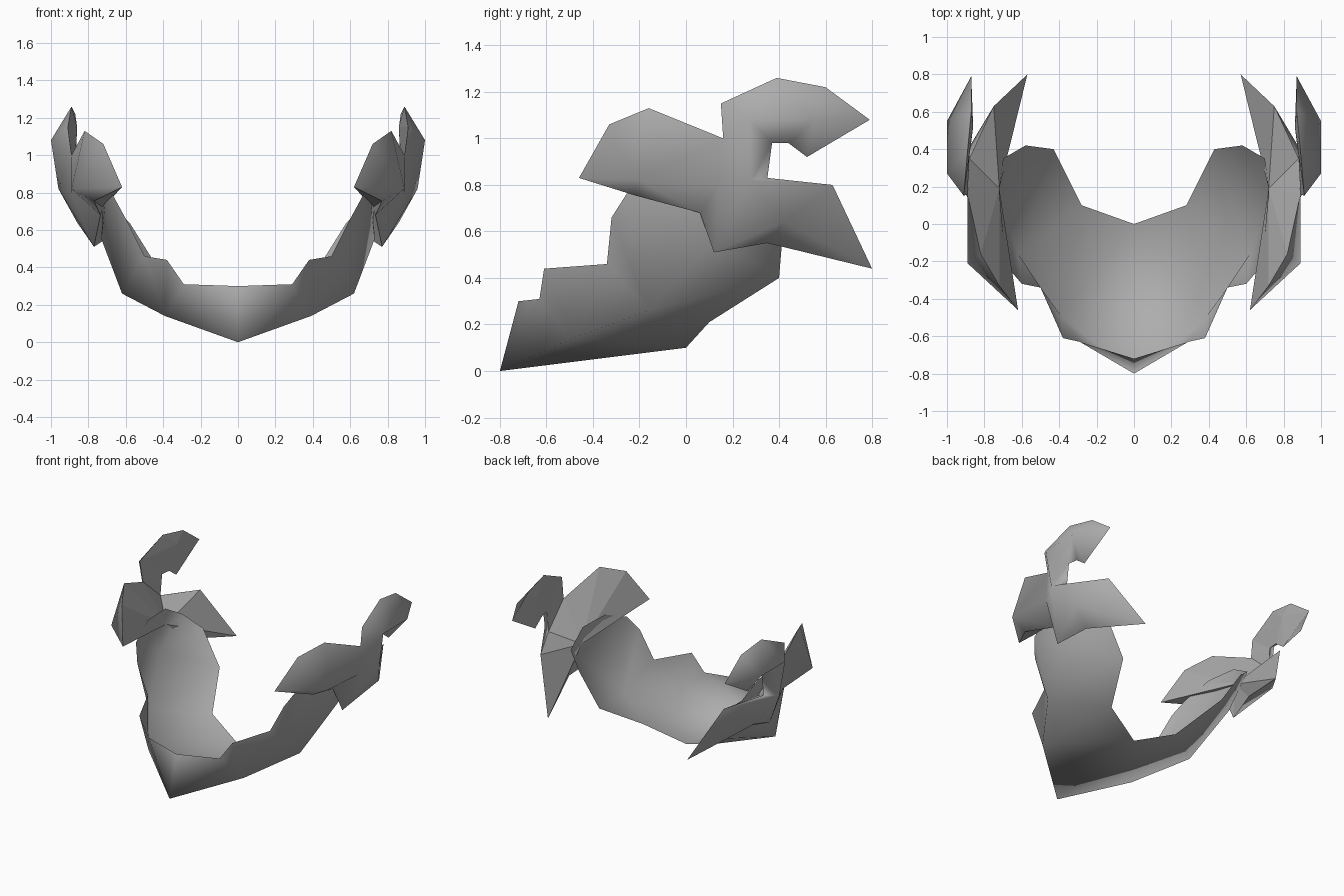
import bpy
import bmesh
import math
from mathutils import Vector

old_cube = bpy.data.objects.get("Cube")
if old_cube:
    bpy.data.objects.remove(old_cube, do_unlink=True)

GREY = (0.42, 0.42, 0.42, 1)
metal = bpy.data.materials.new("grey_metal")
metal.use_nodes = True
metal.diffuse_color = GREY
shader = next(n for n in metal.node_tree.nodes if n.type == "BSDF_PRINCIPLED")
shader.inputs["Base Color"].default_value = GREY
shader.inputs["Roughness"].default_value = 0.7


def plate(name, strips, sharp_angle):
    """Skin pairs of edge lines together, then mirror the sheet across x."""
    bm = bmesh.new()
    verts = {}

    def vert(point):
        if point not in verts:
            verts[point] = bm.verts.new(Vector(point))
        return verts[point]

    for upper, lower in strips:
        for i in range(len(upper) - 1):
            corners = (upper[i], upper[i + 1], lower[i + 1], lower[i])
            # repeated points on a line turn a quad into a triangle
            corners = list(dict.fromkeys(corners))
            if len(corners) > 2:
                bm.faces.new([vert(p) for p in corners])
    bmesh.ops.triangulate(bm, faces=bm.faces[:])
    bmesh.ops.recalc_face_normals(bm, faces=bm.faces[:])

    mesh = bpy.data.meshes.new(name)
    bm.to_mesh(mesh)
    bm.free()
    mesh.materials.append(metal)
    obj = bpy.data.objects.new(name, mesh)
    bpy.context.collection.objects.link(obj)

    bpy.ops.object.select_all(action="DESELECT")
    obj.select_set(True)
    bpy.context.view_layer.objects.active = obj
    bpy.ops.object.shade_smooth_by_angle(angle=math.radians(sharp_angle))
    mirror = obj.modifiers.new("both_sides", "MIRROR")
    mirror.use_axis[0] = True
    mirror.use_clip = True
    return obj


def fan(points, centre):
    """Edge line joined to a single point."""
    return points, [centre] * len(points)


# Collar: notched floor, folded along a crease into a stepped outer wall
chin = (0, -.8, 0)
fold_front = (.39, -.49, .14)
fold_side = (.62, -.16, .26)
fold_back = (.73, .12, .55)
shoulder = (.70, .35, .74)
back_edge = [(0, 0, .1), (.28, .1, .21), (.43, .4, .4), (.58, .42, .64), shoulder]
rim = [(0, -.72, .3), (.29, -.63, .31), (.38, -.61, .44), (.5, -.34, .46),
       (.6, -.32, .66), (.66, -.25, .77), (.7, -.05, .85), (.72, .18, .84), shoulder]
floor_line = [chin, fold_front, fold_side, fold_back, shoulder]
wall_line = [chin, chin, fold_front, fold_front, fold_side,
             fold_side, fold_back, fold_back, shoulder]
plate("collar", [(back_edge, floor_line), (rim, wall_line)], 85)

# Points shared by the blades of the shoulder guard
hub = (.96, .28, .82)
neck_front = (.89, .16, 1)
neck_back = (.88, .35, .83)
spur = (.77, .12, .51)

# Front blade: rounded over an outer ridge
front_tip = (.62, -.46, .83)
ridge_front = (.89, -.21, .82)
ridge_back = (.89, .14, .8)
front_low = (.77, -.22, .755)
notch = (.735, .06, .68)
front_top = [front_tip, (.72, -.33, 1.06), (.82, -.16, 1.13), neck_front]
front_blade = [
    (front_top + [neck_front],
     [front_tip, ridge_front, ridge_front, ridge_back, hub]),
    ([front_tip, ridge_front, ridge_back, hub],
     [front_tip, front_low, notch, spur]),
]

# Rear blade: sweeps back and inward to a point
rear_tip = (.57, .8, .44)
rear_top = (.75, .63, .8)
rear_low = (.71, .35, .55)
rear_ridge = [hub, (.86, .42, .64), rear_tip]
rear_blade = [
    ([hub, rear_top, rear_tip], rear_ridge),
    (rear_ridge, [spur, rear_low, rear_tip]),
    ([hub, neck_back], [hub, rear_top]),
]

# Horn: rises from the hub and hooks backward
horn_tip = (.87, .79, 1.08)
bulge_front = (1, .27, 1.08)
bulge_back = (1, .55, 1.08)
horn_top = [neck_front, (.91, .15, 1.15), (.89, .39, 1.26), (.87, .6, 1.22), horn_tip]
horn_low = [neck_back, (.88, .37, .98), (.87, .44, .98), (.87, .52, .92), horn_tip]
horn = [
    (horn_top, [hub, bulge_front, bulge_front, bulge_back, horn_tip]),
    ([hub, bulge_front, bulge_back, bulge_back, horn_tip], horn_low),
]
plate("shoulder_guard", front_blade + rear_blade + horn, 140)

# Flat facets closing the inner side of the guard
inner_hub = (.72, .19, .72)
horn_inset = (.86, .52, 1.15)
plate("shoulder_guard_lining", [
    fan([front_low] + front_top
        + [neck_back, rear_top, rear_tip, rear_low, spur, notch, front_low], inner_hub),
    (horn_top[:2], horn_low[:2]),
    fan(horn_top[1:] + horn_low[-2:0:-1] + [horn_top[1]], horn_inset),
], 1)
